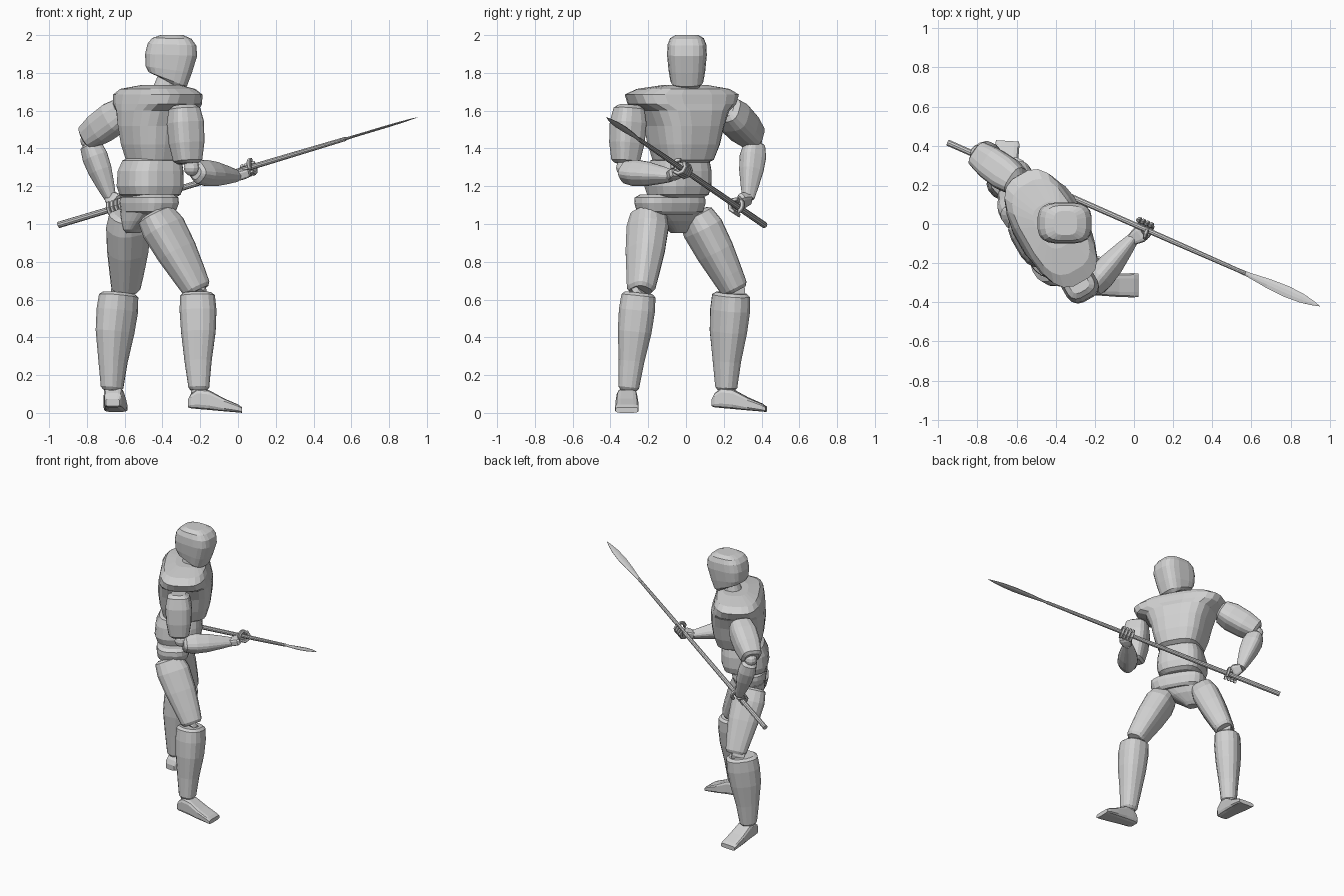
import bpy, bmesh, math
from mathutils import Vector as V

grey = bpy.data.materials.new("plain grey")
grey.diffuse_color = (0.64, 0.64, 0.64, 1)
Z = V((0, 0, 1))


def loft(name, rows, power=3.0, sides=16):
    """Skin rounded-square rings; each row is (centre, half axis u, half axis v)."""
    bm = bmesh.new()
    rings = []
    for c, u, v in rows:
        ring = []
        for i in range(sides):
            a = 2 * math.pi * (i + 0.5) / sides
            x, y = (math.copysign(abs(f) ** (2 / power), f) for f in (math.cos(a), math.sin(a)))
            ring.append(bm.verts.new(V(c) + u * x + v * y))
        rings.append(ring)
    for p, q in zip(rings, rings[1:]):
        for i in range(sides):
            j = (i + 1) % sides
            bm.faces.new((p[i], p[j], q[j], q[i]))
    bm.faces.new(rings[0])
    bm.faces.new(rings[-1])
    bmesh.ops.recalc_face_normals(bm, faces=bm.faces)
    me = bpy.data.meshes.new(name)
    bm.to_mesh(me)
    bm.free()
    me.materials.append(grey)
    ob = bpy.data.objects.new(name, me)
    bpy.context.collection.objects.link(ob)
    return ob


def limb(name, a, b, rows, front, power=3.0, sides=16):
    """Straight segment; rows are (t, half width, half depth, forward offset)."""
    a, b, front = V(a), V(b), V(front)
    axis = b - a
    side = axis.cross(front).normalized()
    fwd = side.cross(axis).normalized()
    return loft(name, [(a + axis * t + fwd * o, side * w, fwd * d) for t, w, d, o in rows],
                power, sides)


def ball(name, c, r):
    rows = []
    for i in range(7):
        a = math.pi * (0.04 + 0.92 * i / 6)
        rows.append((V(c) - Z * r * math.cos(a), V((r * math.sin(a), 0, 0)), V((0, r * math.sin(a), 0))))
    return loft(name, rows, 2, 12)


def stack(name, yaw, rows, power=3.0):
    """Body block; rows are (x, y, z, half width, half depth), turned by yaw."""
    s, c = math.sin(math.radians(yaw)), math.cos(math.radians(yaw))
    return loft(name, [(V((x, y, z)), V((-s, c, 0)) * w, V((c, s, 0)) * d)
                       for x, y, z, w, d in rows], power, 20)


# Head and neck
head = [(-.40, 1.77, -.30, 1.712, .07), (-.475, 1.805, -.27, 1.728, .088),
        (-.49, 1.835, -.243, 1.80, .098), (-.493, 1.90, -.215, 1.89, .106),
        (-.48, 1.955, -.22, 1.945, .103), (-.455, 1.985, -.245, 1.98, .09),
        (-.41, 2.0, -.29, 2.0, .062)]
loft("head", [(V(((xb + xf) / 2, .005, (zb + zf) / 2)), V(((xf - xb) / 2, 0, (zf - zb) / 2)),
               V((0, w, 0))) for xb, zb, xf, zf, w in head], 3.2, 20)
limb("neck", (-.40, 0, 1.68), (-.36, 0, 1.80), [(0, .065, .065, 0), (1, .055, .055, 0)], (1, 0, 0), 2.3)

# Chest flares into a shoulder yoke
stack("chest", 30, [(-.43, -.015, 1.325, .12, .12), (-.43, -.015, 1.34, .147, .15),
                    (-.43, -.012, 1.42, .175, .172), (-.43, -.01, 1.52, .198, .184),
                    (-.428, -.01, 1.60, .232, .182), (-.425, -.022, 1.635, .295, .172),
                    (-.425, -.022, 1.685, .318, .16), (-.425, -.015, 1.715, .255, .142),
                    (-.41, -.005, 1.735, .12, .085)], 3.0)
stack("abdomen", 30, [(-.465, -.043, 1.14, .12, .12), (-.465, -.043, 1.155, .147, .145),
                      (-.465, -.043, 1.20, .16, .16), (-.463, -.038, 1.28, .156, .157),
                      (-.455, -.033, 1.335, .142, .142), (-.45, -.028, 1.355, .11, .11)], 3.2)
# Pelvis: belt block over a tapering crotch
stack("hip_belt", 30, [(-.475, -.085, 1.05, .15, .09), (-.475, -.085, 1.065, .178, .108),
                       (-.47, -.085, 1.11, .192, .118), (-.47, -.085, 1.14, .19, .115),
                       (-.47, -.085, 1.155, .165, .095)])
stack("crotch", 30, [(-.555, -.04, .953, .04, .03), (-.55, -.043, .97, .055, .05),
                     (-.52, -.055, 1.015, .105, .08), (-.49, -.075, 1.07, .165, .10)])

# Limb profiles shared by both sides
THIGH = [(0, .062, .072, -.012), (.03, .082, .098, -.012), (.2, .094, .115, -.006), (.5, .088, .106, -.002),
         (.8, .074, .086, 0), (.96, .066, .074, 0), (1, .053, .06, 0)]
SHIN_ROUND = [(0, .075, .075, 0), (.03, .092, .094, 0), (.18, .097, .099, .002), (.4, .091, .093, .002),
              (.7, .069, .073, -.002), (.97, .056, .056, 0), (1, .044, .044, 0)]
SHIN_DEEP = [(0, .07, .086, -.004), (.03, .086, .108, -.005), (.18, .09, .114, -.006),
             (.4, .084, .107, -.01), (.7, .066, .08, -.008), (.97, .053, .06, 0), (1, .042, .046, 0)]
UPPER_ARM = [(0, .05, .05, 0), (.06, .073, .076, 0), (.3, .087, .09, 0), (.65, .084, .086, 0),
             (.95, .068, .07, 0), (1, .05, .05, 0)]
FOREARM = [(0, .035, .035, 0), (.05, .054, .052, 0), (.25, .066, .06, 0), (.5, .06, .056, 0),
           (.8, .043, .04, 0), (1, .03, .027, 0)]


def leg(side, hip, knee, shin_top, ankle, toe, foot_base, shin, shin_front):
    toe = V(toe).normalized()
    limb(side + "_thigh", hip, knee, THIGH, (.8, .55, 0), 2.8)
    limb(side + "_knee", knee, shin_top, [(-.6, .046, .046, 0), (1.6, .046, .046, 0)], toe, 2.3, 12)
    limb(side + "_shin", shin_top, ankle, shin, shin_front, 2.4)
    ball(side + "_ankle", V(ankle) - Z * .01, .044)
    # Foot rows: distance from heel, half width, sole height, top height
    across = toe.cross(Z)
    loft(side + "_foot", [(V(foot_base) + toe * d + Z * (lo + hi) / 2, across * w, Z * (hi - lo) / 2)
                          for d, w, lo, hi in [(0, .036, .03, .07), (.015, .046, .024, .10),
                                               (.05, .051, .02, .128), (.11, .055, .015, .122),
                                               (.19, .061, .008, .078), (.265, .063, .002, .045),
                                               (.287, .06, 0, .03)]], 4.5, 12)


leg("right", (-.435, -.19, 1.065), (-.212, -.24, .645), (-.215, -.25, .635), (-.207, -.305, .12),
    (1, 0, 0), (-.265, -.313, 0), SHIN_ROUND, (1, 0, 0))
leg("left", (-.57, .05, 1.06), (-.595, .262, .645), (-.627, .243, .635), (-.668, .212, .12),
    (.06, 1, 0), (-.663, .138, .005), SHIN_DEEP, (.75, .65, 0))

# Spear: shaft, then a flat leaf blade
butt, tip = V((-.95, .415, .995)), V((.95, -.42, 1.565))
limb("spear_shaft", butt, tip, [(0, .017, .017, 0), (.25, .016, .016, 0), (.6, .014, .014, 0),
                                (.8, .011, .011, 0)], Z, 2, 10)
limb("spear_blade", butt, tip, [(.78, .012, .010, 0), (.81, .014, .007, 0), (.86, .027, .006, 0),
                                (.91, .033, .006, 0), (.95, .027, .005, 0), (.98, .014, .003, 0),
                                (1, .001, .001, 0)], Z, 1.5, 8)
shaft_dir = (tip - butt).normalized()


def hand(side, wrist, x, flip):
    """Palm beside the shaft, with four fingers and a thumb curled round it."""
    grip = butt + (tip - butt) * (x - butt.x) / (tip.x - butt.x)
    out = V(wrist) - grip
    out = (out - shaft_dir * out.dot(shaft_dir)).normalized()
    turn = shaft_dir.cross(out) * flip
    palm = grip + out * .03
    limb(side + "_palm", V(wrist), palm + turn * .012,
         [(-.1, .03, .026, 0), (.3, .038, .027, 0), (.8, .045, .026, 0), (1.1, .037, .02, 0)],
         turn, 4, 12)

    def digit(name, shift, start, end, r):
        rows = []
        for i in range(5):
            a = math.radians(start + (end - start) * i / 4)
            radial = out * math.cos(a) + turn * math.sin(a)
            k = .85 if i in (0, 4) else 1
            rows.append((grip + shaft_dir * shift + radial * r, shaft_dir * .0105 * k, radial * .012 * k))
        loft(name, rows, 4, 8)

    for i in range(4):
        digit(f"{side}_finger_{i + 1}", (i - 1.5) * .023, 20, 200, .036)
    digit(side + "_thumb", .035, -10, -120, .038)


def arm(side, shoulder, elbow_top, elbow, wrist, front, x, flip):
    limb(side + "_upper_arm", shoulder, elbow_top, UPPER_ARM, front, 3.1)
    ball(side + "_elbow", (V(elbow_top) + V(elbow)) / 2, .044)
    limb(side + "_forearm", elbow, wrist, FOREARM, front)
    hand(side, wrist, x, flip)


arm("right", (-.285, -.3, 1.63), (-.265, -.32, 1.32), (-.225, -.335, 1.275), (-.005, -.075, 1.255),
    (1, .6, .3), .045, 1)
arm("left", (-.59, .21, 1.61), (-.80, .36, 1.455), (-.785, .362, 1.43), (-.675, .33, 1.135),
    (.8, .5, .3), -.64, 1)
